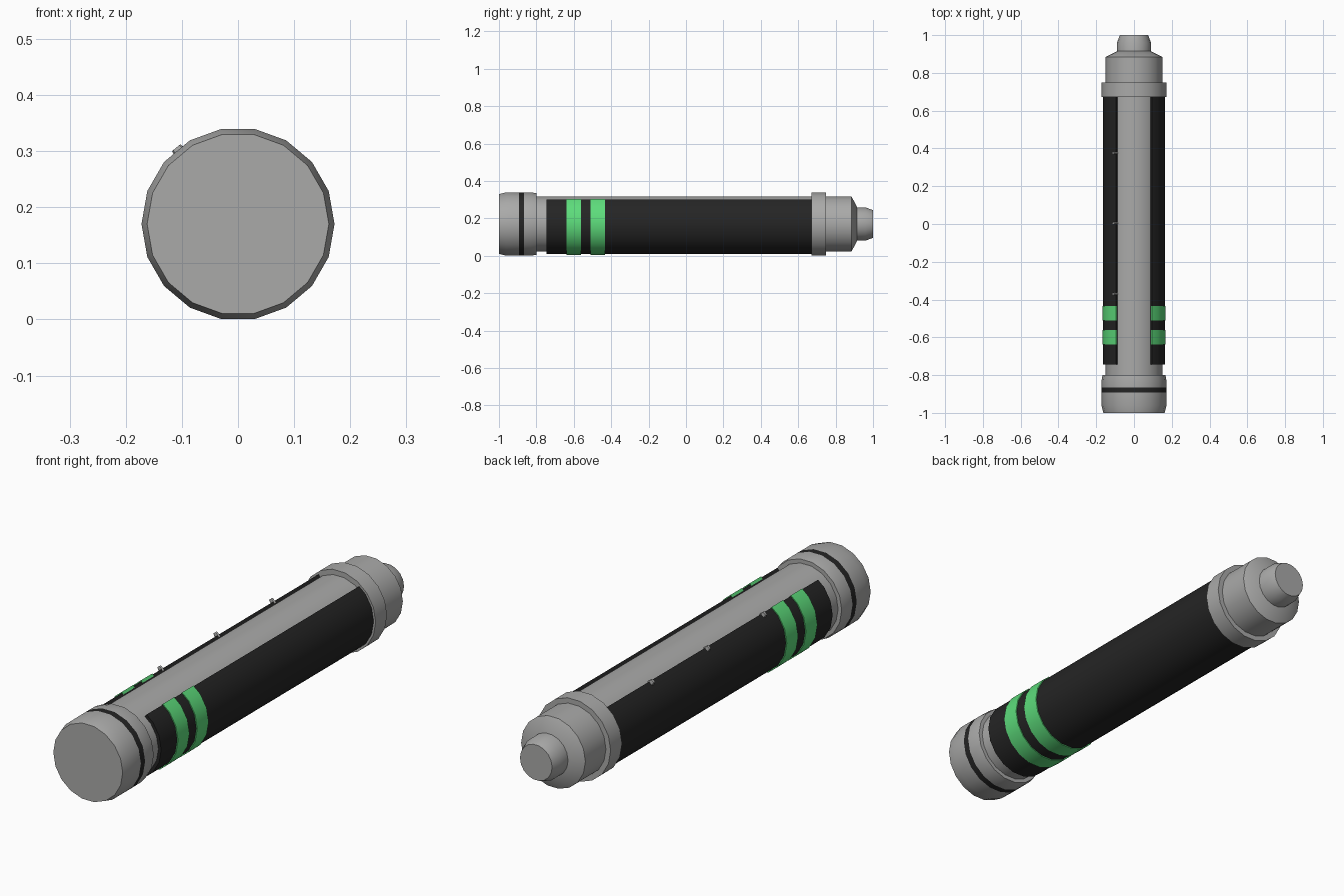
import bpy, bmesh, math
from mathutils import Matrix

if "Cube" in bpy.data.objects:
    bpy.data.objects.remove(bpy.data.objects["Cube"], do_unlink=True)

AXIS_Z = 0.17    # height of the long axis
SIDES = 18
STEP = 360 / SIDES


def material(name, color):
    m = bpy.data.materials.new(name)
    m.use_nodes = True
    m.diffuse_color = (*color, 1)
    m.node_tree.nodes["Principled BSDF"].inputs["Base Color"].default_value = (*color, 1)
    return m


GREY = material("grey metal", (0.4, 0.4, 0.395))
BLACK = material("black rubber", (0.018, 0.018, 0.018))
GREEN = material("bright green", (0.11, 0.72, 0.2))


def finish(name, bm, *mats):
    bmesh.ops.recalc_face_normals(bm, faces=bm.faces)
    me = bpy.data.meshes.new(name)
    bm.to_mesh(me)
    bm.free()
    ob = bpy.data.objects.new(name, me)
    bpy.context.collection.objects.link(ob)
    for m in mats:
        me.materials.append(m)
    bpy.ops.object.select_all(action='DESELECT')
    ob.select_set(True)
    bpy.context.view_layer.objects.active = ob
    bpy.ops.object.shade_smooth_by_angle(angle=math.radians(30))
    return ob


def ring_point(r, y, degrees):
    """Point around the long axis; the angle is measured from the top."""
    a = math.radians(degrees)
    return (r * math.sin(a), y, AXIS_Z + r * math.cos(a))


def turned(name, profile, *mats, band=None):
    """Solid of revolution from (radius, y) pairs, with flat ends."""
    bm = bmesh.new()
    rings = [[bm.verts.new(ring_point(r, y, STEP * (i + 0.5))) for i in range(SIDES)]
             for r, y in profile]
    for a, b in zip(rings, rings[1:]):
        for i in range(SIDES):
            j = (i + 1) % SIDES
            bm.faces.new((a[i], a[j], b[j], b[i]))
    bm.faces.new(rings[0])
    bm.faces.new(rings[-1])
    if band:
        for f in bm.faces:
            if band[0] < f.calc_center_median().y < band[1]:
                f.material_index = 1
    return finish(name, bm, *mats)


def open_sleeve(name, inner, outer, y0, y1, mat, gap=36):
    """Wrap around the tube that leaves a slot open along the top."""
    bm = bmesh.new()
    angles = [gap] + [STEP * (i + 0.5) for i in range(2, SIDES - 2)] + [360 - gap]
    # the slot edges lie on the flat facet, slightly inside the full radius
    flat = math.cos(math.radians(STEP / 2)) / math.cos(math.radians(gap - 2 * STEP))
    sections = []
    for a in angles:
        k = flat if a in (gap, 360 - gap) else 1
        sections.append([bm.verts.new(ring_point(r * k, y, a)) for r, y in
                         ((inner, y0), (outer, y0), (outer, y1), (inner, y1))])
    for a, b in zip(sections, sections[1:]):
        for i in range(4):
            j = (i + 1) % 4
            bm.faces.new((a[i], a[j], b[j], b[i]))
    bm.faces.new(sections[0])
    bm.faces.new(sections[-1])
    return finish(name, bm, mat)


# Main tube with its shoulder and nozzle
turned("main_tube", [(0.15, -0.82), (0.15, 0.885), (0.09, 0.915)], GREY)
turned("nozzle", [(0.09, 0.90), (0.09, 0.96), (0.075, 1.0)], GREY)

# End cap with a black stripe
turned("end_cap",
       [(0.162, -1.0), (0.172, -0.96), (0.172, -0.893), (0.172, -0.865),
        (0.172, -0.83), (0.167, -0.80)],
       GREY, BLACK, band=(-0.893, -0.865))

# Collar behind the nozzle
turned("collar", [(0.172, 0.672), (0.172, 0.748)], GREY)

# Grip sleeve and its green bands
open_sleeve("grip_sleeve", 0.148, 0.163, -0.745, 0.675, BLACK)
for label, y in (("front", -0.60), ("rear", -0.472)):
    open_sleeve(label + "_green_band", 0.155, 0.167, y - 0.038, y + 0.038, GREEN, gap=35.5)

# Small studs along one edge of the sleeve
for n, y in enumerate((-0.37, 0.004, 0.376)):
    bm = bmesh.new()
    place = (Matrix.Translation(ring_point(0.163, y, -39))
             @ Matrix.Rotation(math.radians(-39), 4, 'Y')
             @ Matrix.Diagonal((1.4, 0.8, 1, 1)))
    bmesh.ops.create_cone(bm, cap_ends=True, segments=8, radius1=0.01, radius2=0.007,
                          depth=0.024, matrix=place)
    finish("stud_%d" % (n + 1), bm, GREY)
